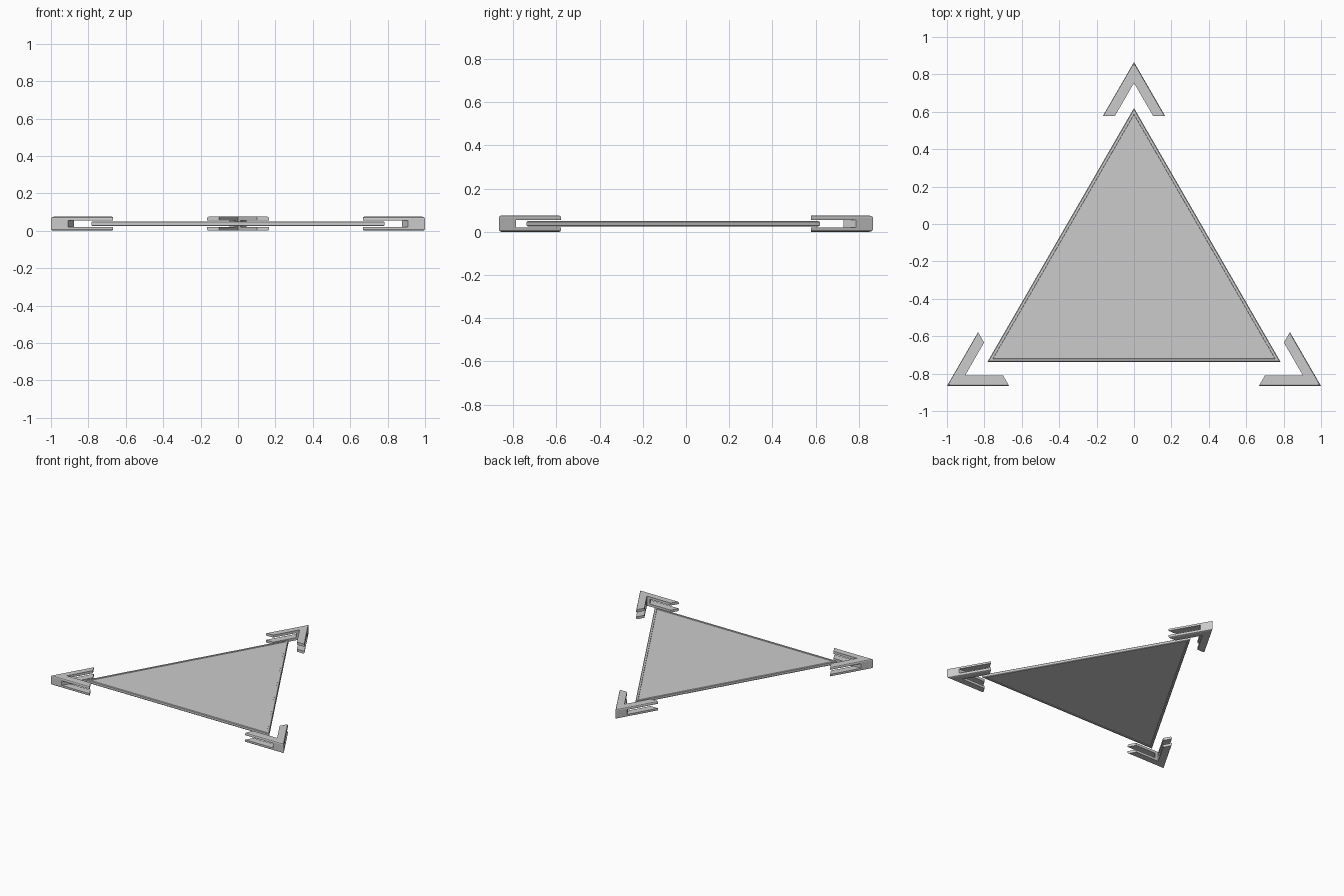
import bpy
from math import sin, cos, pi, sqrt, tan, radians

if "Cube" in bpy.data.objects:
    bpy.data.objects.remove(bpy.data.objects["Cube"])

T30 = tan(radians(30))
CY = sqrt(3) / 2 - 2 / sqrt(3)      # centroid of the overall triangle


def loft(name, rings):
    """Solid through matching rings of 3D points, capped at both ends."""
    n = len(rings[0])
    verts = [p for r in rings for p in r]
    faces = [tuple(reversed(range(n)))]
    for k in range(len(rings) - 1):
        for i in range(n):
            a, b = k * n + i, k * n + (i + 1) % n
            faces.append((a, b, b + n, a + n))
    faces.append(tuple(range((len(rings) - 1) * n, len(rings) * n)))
    me = bpy.data.meshes.new(name)
    me.from_pydata(verts, [], faces)
    ob = bpy.data.objects.new(name, me)
    bpy.context.collection.objects.link(ob)
    return ob


def place(pts, z, turn):
    """Put tip-based outline on one corner of the overall triangle."""
    c, s, r = cos(turn), sin(turn), 2 / sqrt(3)
    return [(x * c - (y + r) * s, x * s + (y + r) * c + CY, z) for x, y in pts]


W, DEPTH, WEB = 0.056, 0.288, 0.092   # arm width, bracket depth, web length


def chevron(a):
    """Flange outline, outer edge pulled in by a (counter-clockwise)."""
    xo, xi = (DEPTH - 2 * a) * T30, (DEPTH - 2 * W) * T30
    return [(0, -2 * a), (-xo, -DEPTH), (-xi, -DEPTH),
            (0, -2 * W), (xi, -DEPTH), (xo, -DEPTH)]


def web():
    """Short wall at the tip, ends cut parallel to the other arm."""
    k, h = 2 * W / sqrt(3), sqrt(3) / 2
    o, i = (WEB / 2, -h * WEB), ((WEB - k) / 2, -h * (WEB + k))
    return [(0, 0), (-o[0], o[1]), (-i[0], i[1]), (0, -2 * W), i, o]


# Three forked corner brackets
for n in range(3):
    t = n * 2 * pi / 3
    loft(f"bracket_lower_flange_{n}", [place(chevron(a), z, t) for a, z in
         ((0.009, 0), (0.003, 0.003), (0, 0.009), (0, 0.02))])
    loft(f"bracket_web_{n}", [place(web(), z, t) for z in (0.02, 0.055)])
    loft(f"bracket_upper_flange_{n}", [place(chevron(a), z, t) for a, z in
         ((0, 0.055), (0, 0.066), (0.003, 0.072), (0.009, 0.075))])


# Triangular panel with a raised rim on both faces
def tri(r, z):
    return [(-r * sin(k * 2 * pi / 3), r * cos(k * 2 * pi / 3) - 0.285, z)
            for k in range(3)]


loft("panel", [tri(r, z) for r, z in (
    (0.870, 0.029), (0.872, 0.025), (0.897, 0.025), (0.905, 0.029),
    (0.905, 0.046), (0.897, 0.050), (0.872, 0.050), (0.870, 0.046))])
